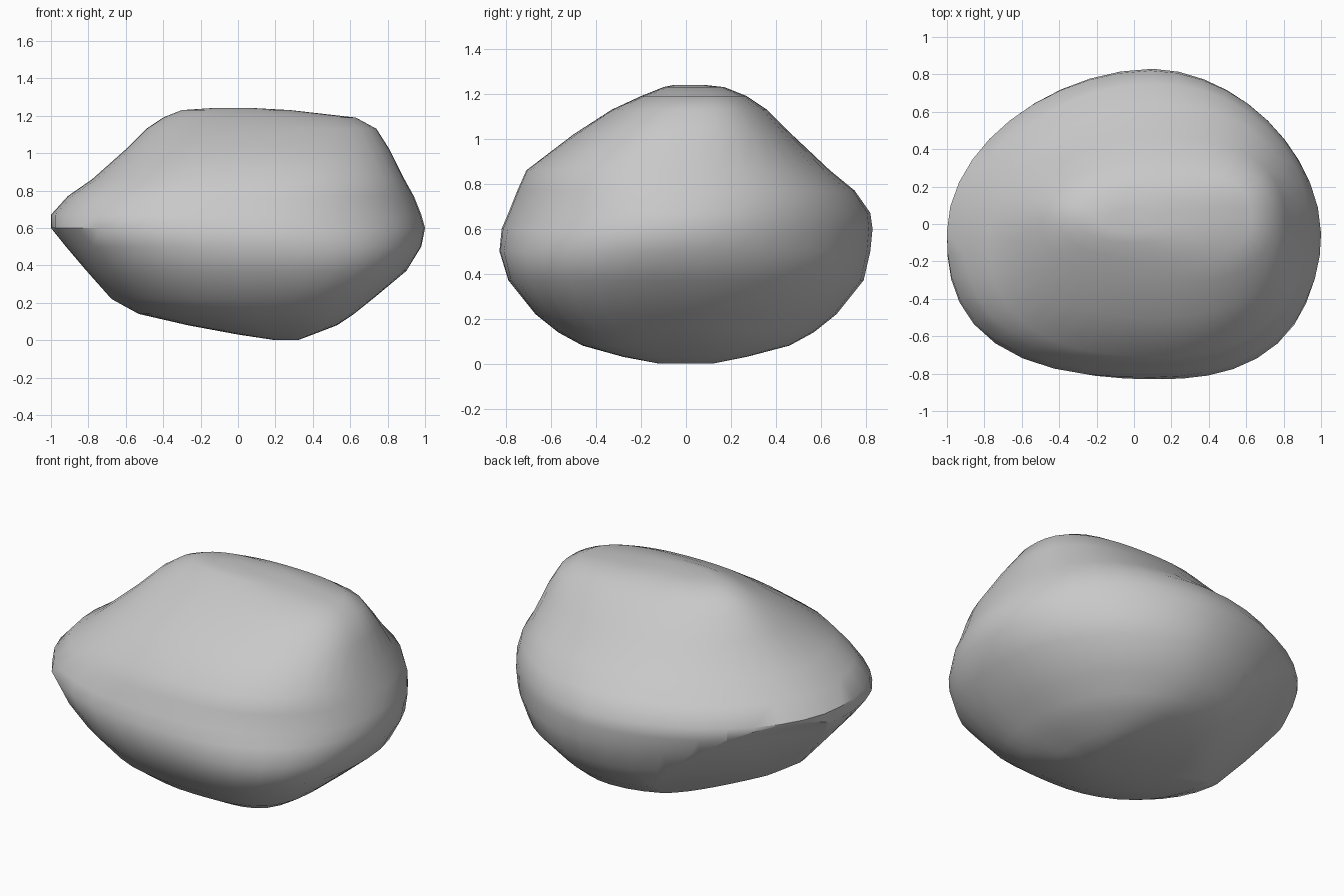
import bpy
import bmesh
import math
from mathutils import Vector

cube = bpy.data.objects.get("Cube")
if cube:
    bpy.data.objects.remove(cube, do_unlink=True)

SEGMENTS = 40
RIM_HEIGHT = .62

# Level sections of the boulder: height, left, right, front, back
SECTIONS = [
    (0, .2, .32, -.12, .12),
    (.03, 0, .4, -.28, .27),
    (.08, -.27, .53, -.46, .46),
    (.14, -.53, .62, -.57, .57),
    (.22, -.68, .72, -.67, .67),
    (.37, -.81, .9, -.79, .79),
    (.5, -.92, .98, -.83, .82),
    (.6, -1, 1, -.82, .83),
    (.67, -1, .98, -.79, .82),
    (.77, -.91, .94, -.75, .75),
    (.86, -.78, .89, -.71, .64),
    (1.02, -.6, .81, -.5, .47),
    (1.13, -.49, .74, -.33, .36),
    (1.19, -.4, .63, -.2, .27),
    (1.23, -.3, .28, -.1, .17),
    (1.24, -.15, .1, -.05, .08),
]

# Fullness of each corner at the base, the rim and the top,
# keyed by (on the +x side, on the +y side)
CORNERS = {
    (True, True): (2, 1.82, 2.9),
    (False, True): (2, 1.86, 2),
    (False, False): (2, 2.6, 2.2),
    (True, False): (3.6, 2.15, 2.5),
}


def fullness(corner, z):
    """Superellipse exponent of one corner at a height."""
    base, rim, top = CORNERS[corner]
    t = (z - RIM_HEIGHT) / RIM_HEIGHT
    return rim + ((top if t > 0 else base) - rim) * abs(t)


def section_ring(bm, z, left, right, front, back):
    """One rounded outline, its widest points set off centre."""
    skew = .1 if z < 1 else 0
    px = (left + right) / 2 + skew * (right - left) / 2
    py = (front + back) / 2 - skew * (back - front) / 3
    ring = []
    for i in range(SEGMENTS):
        angle = math.tau * i / SEGMENTS
        c, s = math.cos(angle), math.sin(angle)
        power = fullness((c > 0, s > 0), z)
        reach = (abs(c) ** power + abs(s) ** power) ** (-1 / power)
        rx = right - px if c > 0 else px - left
        ry = back - py if s > 0 else py - front
        ring.append(bm.verts.new((px + rx * reach * c, py + ry * reach * s, z)))
    return ring


def make_material(name, color):
    mat = bpy.data.materials.new(name)
    mat.use_nodes = True
    mat.diffuse_color = color
    bsdf = next(n for n in mat.node_tree.nodes if n.type == 'BSDF_PRINCIPLED')
    bsdf.inputs["Base Color"].default_value = color
    bsdf.inputs["Roughness"].default_value = 0.9
    return mat


# Loft the sections into a closed body
bm = bmesh.new()
rings = [section_ring(bm, *section) for section in SECTIONS]
for low, high in zip(rings, rings[1:]):
    for i in range(SEGMENTS):
        j = (i + 1) % SEGMENTS
        bm.faces.new((low[i], low[j], high[j], high[i]))
bm.faces.new(list(reversed(rings[0])))
bm.faces.new(rings[-1])

# Broken flat facet under the overhanging back corner
normal = Vector((-.62, .4, -.67)).normalized()
cut = bmesh.ops.bisect_plane(
    bm, geom=bm.verts[:] + bm.edges[:] + bm.faces[:],
    plane_co=normal * .23, plane_no=normal, clear_outer=True)
rim = [e for e in cut["geom_cut"] if isinstance(e, bmesh.types.BMEdge)]
bmesh.ops.contextual_create(bm, geom=rim)
bmesh.ops.recalc_face_normals(bm, faces=bm.faces[:])

mesh = bpy.data.meshes.new("boulder")
bm.to_mesh(mesh)
bm.free()
boulder = bpy.data.objects.new("boulder", mesh)
bpy.context.collection.objects.link(boulder)
mesh.materials.append(make_material("stone grey", (.58, .58, .58, 1)))

# Smooth stone with a crisp broken edge
bpy.ops.object.select_all(action='DESELECT')
boulder.select_set(True)
bpy.context.view_layer.objects.active = boulder
bpy.ops.object.shade_smooth_by_angle(angle=math.radians(40))
